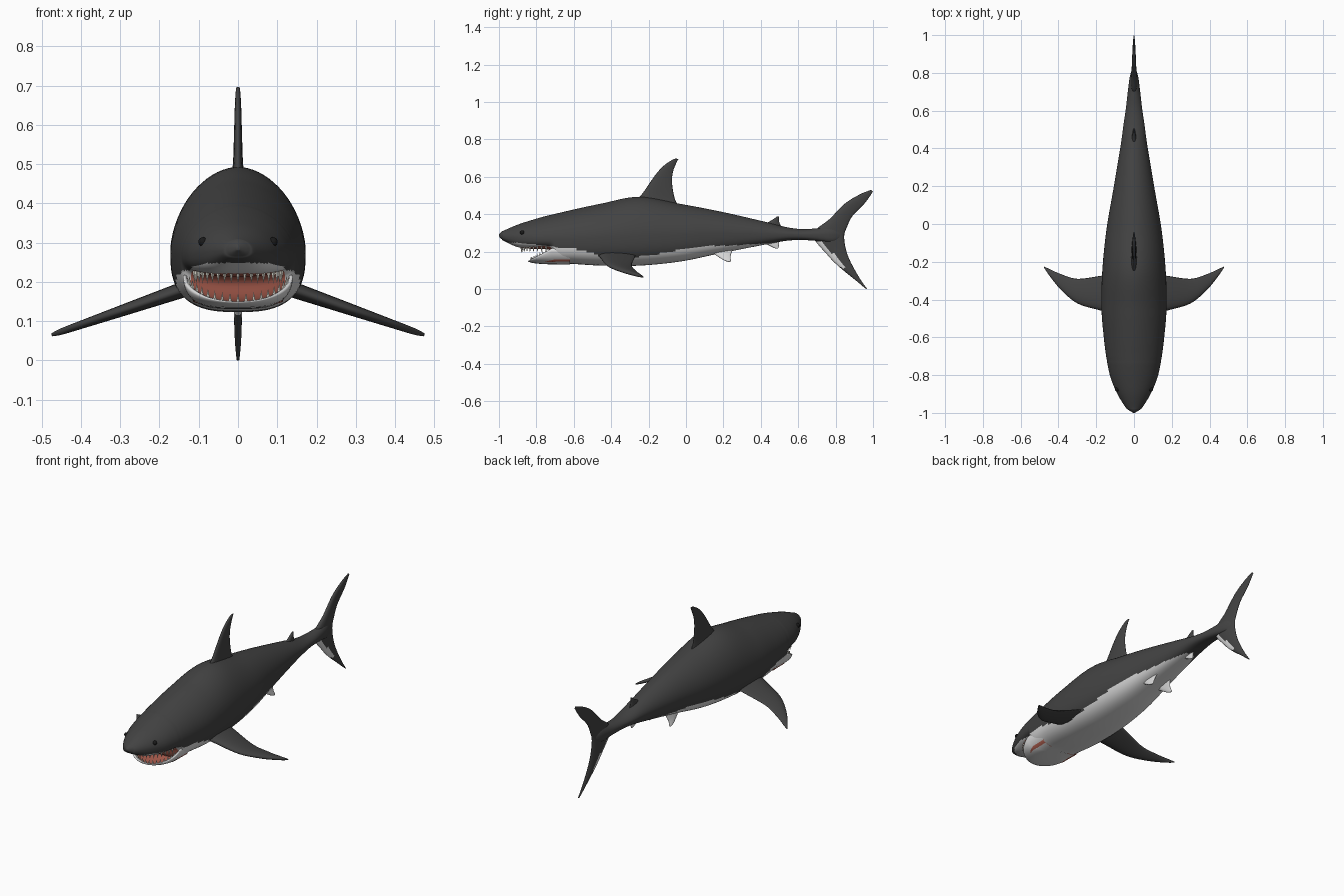
import bpy, bmesh, math
from mathutils import Vector, Matrix

if "Cube" in bpy.data.objects:
    bpy.data.objects.remove(bpy.data.objects["Cube"])


def material(name, r, g, b):
    m = bpy.data.materials.new(name)
    m.diffuse_color = (r, g, b, 1)
    m.use_nodes = True
    m.node_tree.nodes["Principled BSDF"].inputs["Base Color"].default_value = m.diffuse_color
    return m


DARK = material("dark_grey_skin", .056, .056, .056)
PALE = material("pale_belly", .72, .72, .72)
RED = material("mouth_red", .48, .13, .09)
CREAM = material("tooth_cream", .82, .79, .7)
BLACK = material("eye_black", .01, .01, .01)


def spline(rows, steps):
    """Smooth interpolation through rows of numbers."""
    out = []
    for i in range(len(rows) - 1):
        p = [rows[max(0, min(len(rows) - 1, i + k))] for k in (-1, 0, 1, 2)]
        for s in range(steps):
            t = s / steps
            out.append([b + .5 * t * (c - a + t * (2*a - 5*b + 4*c - d + t * (3*(b - c) + d - a)))
                        for a, b, c, d in zip(*p)])
    return out + [list(rows[-1])]


def finish(name, bm, mats, rule=None, mirror=False, smooth=True):
    bmesh.ops.recalc_face_normals(bm, faces=bm.faces)
    for f in bm.faces:
        f.smooth = smooth
        if rule:
            f.material_index = rule(f.calc_center_median())
    me = bpy.data.meshes.new(name)
    bm.to_mesh(me)
    bm.free()
    for m in mats:
        me.materials.append(m)
    ob = bpy.data.objects.new(name, me)
    bpy.context.collection.objects.link(ob)
    if mirror:
        ob.modifiers.new("mirror", 'MIRROR').use_mirror_merge = False
    return ob


def loft(rings, closed=True, caps=True):
    bm = bmesh.new()
    vs = [[bm.verts.new(p) for p in r] for r in rings]
    n = len(vs[0])
    for a, b in zip(vs, vs[1:]):
        for i in range(n if closed else n - 1):
            j = (i + 1) % n
            bm.faces.new((a[i], a[j], b[j], b[i]))
    if caps:
        bm.faces.new(vs[0])
        bm.faces.new(vs[-1])
    return bm


def fin(name, stations, normal, mats, rule=None, mirror=False):
    """Stations: leading point, trailing point, half thickness."""
    normal = Vector(normal).normalized()
    rings = []
    for row in spline([(*a, *b, t) for a, b, t in stations], 6):
        le, te, t = Vector(row[:3]), Vector(row[3:6]), row[6]
        ring = []
        for k in range(20):
            th = 2 * math.pi * k / 20
            c = .5 - .5 * math.cos(th)
            ring.append(le.lerp(te, c) + normal * (t * math.sin(th) * (1.15 - .6 * c)))
        rings.append(ring)
    return finish(name, loft(rings), mats, rule, mirror)


def upright(rows):
    return [((0, a, b), (0, c, d), t) for a, b, c, d, t in rows]


# Body: y, half width, top, bottom, height of the widest point
body = [(-1, .004, .292, .281, .286), (-.985, .028, .307, .266, .284),
        (-.97, .045, .314, .255, .28), (-.9, .088, .344, .224, .275),
        (-.82, .122, .37, .214, .27), (-.75, .139, .39, .213, .27),
        (-.72, .144, .397, .2, .27), (-.69, .149, .404, .142, .27),
        (-.6, .16, .425, .134, .27), (-.45, .172, .457, .125, .275),
        (-.25, .168, .493, .125, .285), (-.03, .146, .455, .147, .29),
        (.18, .11, .415, .19, .295), (.42, .07, .36, .237, .295),
        (.53, .055, .332, .257, .293), (.61, .043, .321, .262, .291),
        (.69, .034, .323, .258, .29), (.78, .022, .33, .25, .29),
        (.83, .006, .305, .272, .289)]
rings = []
for y, w, zt, zb, zm in spline(body, 8):
    ring = []
    for k in range(72):
        c, s = math.cos(math.tau * k / 72), math.sin(math.tau * k / 72)
        e = 2 / 1.85 if s > 0 else 2 / 2.8
        h = zt - zm if s > 0 else zm - zb
        ring.append((math.copysign(abs(c) ** e, c) * w, y, zm + math.copysign(abs(s) ** e, s) * h))
    rings.append(ring)

# Height of the border between dark back and pale belly along the body
border = [(-1, .25), (-.9, .247), (-.75, .232), (-.6, .215), (-.5, .19), (-.4, .158),
          (-.2, .178), (0, .218), (.1, .228), (.3, .236), (.5, .25), (.54, .2), (1, .1)]


def body_rule(c):
    if c.z < .235 and (c.x / .122) ** 2 + ((c.y + .69) / .2) ** 2 < 1 and c.y < -.688:
        return 2
    for (y0, z0), (y1, z1) in zip(border, border[1:]):
        if y0 <= c.y <= y1:
            return int(c.z < z0 + (z1 - z0) * (c.y - y0) / (y1 - y0))
    return 0


finish("body", loft(rings), [DARK, PALE, RED], body_rule)


# Lower jaw: a U-shaped bowl, pale outside and red inside
def rim(a):
    return .14 * math.sin(a), -.72 - .125 * math.cos(a), .215 - .065 * math.cos(a)


outline = [(-.142, -.62, .215)] + [rim(math.radians(d)) for d in range(-90, 91, 5)] + [(.142, -.62, .215)]


def jaw_ring(f, k, floor):
    return [(x * f, -.62 + (y + .62) * f, z + (floor - z) * k) for x, y, z in outline]


jaw = [jaw_ring(math.cos(math.radians(d)) ** .6, math.sin(math.radians(d)), .131)
       for d in (89, 80, 70, 60, 50, 40, 30, 20, 10)]
jaw += [jaw_ring(1, 0, .131), jaw_ring(.97, -.04, .14), jaw_ring(.93, 0, .14)]
inner_start = len(jaw) - 1
jaw += [jaw_ring(f, k, .138) for f, k in ((.88, .5), (.8, .85), (.5, 1), (.05, 1))]
bm = loft(jaw, closed=False, caps=False)
cols = len(outline) - 1
for i, f in enumerate(bm.faces):
    f.material_index = int(i // cols >= inner_start)
finish("lower_jaw", bm, [PALE, RED])

# Teeth: two curved rows of small cones
bm = bmesh.new()
for k in range(19):
    a = math.radians(-80 + 160 * k / 18)
    m = Matrix.Translation((.112 * math.sin(a), -.72 - .16 * math.cos(a), .212)) @ Matrix.Rotation(math.pi, 4, 'X')
    bmesh.ops.create_cone(bm, cap_ends=True, segments=6, radius1=.0065, radius2=0, depth=.032, matrix=m)
for k in range(17):
    x, y, z = rim(math.radians(-72 + 144 * k / 16))
    m = Matrix.Translation((x * .93, -.62 + (y + .62) * .93, z + .008))
    bmesh.ops.create_cone(bm, cap_ends=True, segments=6, radius1=.006, radius2=0, depth=.026, matrix=m)
finish("teeth", bm, [CREAM], smooth=False)

# Eyes
bm = bmesh.new()
bmesh.ops.create_uvsphere(bm, u_segments=16, v_segments=10, radius=.012,
                          matrix=Matrix.Translation((.089, -.875, .302)))
finish("eyes", bm, [BLACK], mirror=True)

# Dorsal fins
fin("dorsal_fin", upright([
    (-.29, .455, -.01, .42, .026), (-.235, .508, -.055, .47, .015), (-.166, .607, -.074, .56, .011),
    (-.118, .66, -.07, .625, .009), (-.07, .692, -.047, .684, .006), (-.05, .697, -.04, .694, .003)]),
    (1, 0, 0), [DARK])
fin("second_dorsal_fin", upright([
    (.4, .34, .525, .31, .014), (.44, .358, .505, .342, .011),
    (.472, .377, .497, .367, .008), (.487, .389, .498, .387, .004)]), (1, 0, 0), [DARK])


# Tail fin, with a pale patch along the lower leading edge
def tail_rule(c):
    return int(.115 < c.z < .25 and c.y < .69 + (.255 - c.z) * .95 + .035)


fin("tail_fin", upright([
    (.99, .53, 1, .521, .003), (.93, .506, .957, .46, .008), (.85, .457, .89, .39, .012),
    (.77, .376, .858, .325, .015), (.68, .29, .846, .285, .02), (.76, .178, .852, .225, .015),
    (.823, .115, .875, .155, .012), (.905, .048, .927, .06, .009), (.96, .002, .969, 0, .004)]),
    (1, 0, 0), [DARK, PALE], tail_rule)

# Pectoral fins
pect = [(.11, -.475, -.265, .024), (.18, -.457, -.275, .021), (.3, -.42, -.29, .016),
        (.39, -.345, -.264, .012), (.45, -.27, -.237, .009), (.475, -.233, -.226, .004)]
fin("pectoral_fins", [((x, a, .17 - .345 * (x - .17)), (x, b, .17 - .345 * (x - .17)), t)
                      for x, a, b, t in pect], (.326, 0, .945), [DARK], mirror=True)

# Pelvic fins and anal fin
fin("pelvic_fins", [((.045, .11, .215), (.045, .25, .21), .012), ((.055, .16, .18), (.055, .238, .175), .009),
                    ((.063, .2, .155), (.063, .24, .152), .006), ((.066, .222, .146), (.066, .238, .146), .003)],
    (1, 0, .25), [PALE], mirror=True)
fin("anal_fin", upright([
    (.4, .255, .5, .265, .011), (.44, .235, .497, .237, .008),
    (.468, .221, .495, .222, .005), (.48, .216, .492, .217, .003)]), (1, 0, 0), [PALE])
